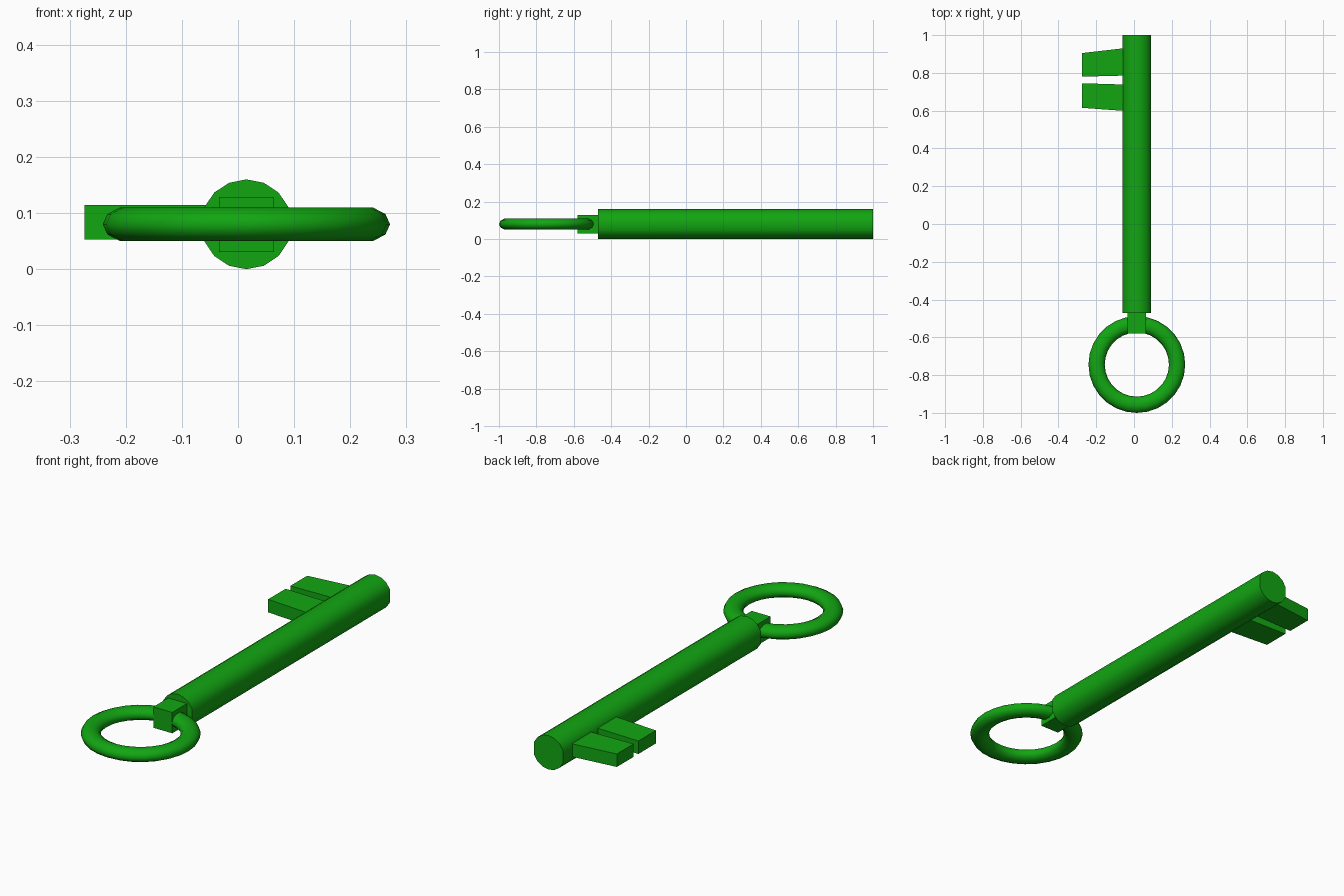
import bpy, bmesh
from math import cos, sin, pi, radians

if "Cube" in bpy.data.objects:
    bpy.data.objects.remove(bpy.data.objects["Cube"])

CX, CZ = 0.015, 0.08  # key axis

green = bpy.data.materials.new("green")
green.diffuse_color = (0.006, 0.38, 0.006, 1)
green.use_nodes = True
green.node_tree.nodes["Principled BSDF"].inputs["Base Color"].default_value = green.diffuse_color


def finish(name, bm, angle=40):
    bmesh.ops.recalc_face_normals(bm, faces=bm.faces[:])
    mesh = bpy.data.meshes.new(name)
    bm.to_mesh(mesh)
    bm.free()
    mesh.materials.append(green)
    ob = bpy.data.objects.new(name, mesh)
    bpy.context.collection.objects.link(ob)
    bpy.ops.object.select_all(action='DESELECT')
    ob.select_set(True)
    bpy.context.view_layer.objects.active = ob
    bpy.ops.object.shade_smooth_by_angle(angle=radians(angle))
    return ob


def prism(name, points, offset, angle=40):
    """Extrude a closed outline of 3D points along an offset."""
    bm = bmesh.new()
    face = bm.faces.new([bm.verts.new(p) for p in points])
    out = bmesh.ops.extrude_face_region(bm, geom=[face], use_keep_orig=True)
    new = [v for v in out["geom"] if isinstance(v, bmesh.types.BMVert)]
    bmesh.ops.translate(bm, verts=new, vec=offset)
    return finish(name, bm, angle)


# Shaft: round bar with slightly flattened sides
shaft = [(CX + 0.081 * cos(i * pi / 8), -0.47, CZ + 0.08 * sin(i * pi / 8))
         for i in range(16) if i % 8]
prism("shaft", shaft, (0, 1.47, 0), 50)

# Square collar joining shaft and ring
collar = [(CX + sx * 0.049, -0.58, CZ + sz * 0.049)
          for sx, sz in ((-1, -1), (1, -1), (1, 1), (-1, 1))]
prism("collar", collar, (0, 0.13, 0))

# Two tapered teeth, running into the shaft
for name, outer, inner in (("tip_tooth", (0.78, 0.905), (0.786, 0.932)),
                           ("inner_tooth", (0.615, 0.745), (0.598, 0.738))):
    outline = [(-0.274, outer[0], 0.053), (-0.04, inner[0], 0.053),
               (-0.04, inner[1], 0.053), (-0.274, outer[1], 0.053)]
    prism(name, outline, (0, 0, 0.061))

# Ring handle: torus with a flattened tube
N, M = 28, 10
bm = bmesh.new()
grid = []
for i in range(N):
    a = 2 * pi * i / N
    row = []
    for j in range(M):
        b = 2 * pi * j / M
        r = 0.213 + 0.043 * cos(b)
        row.append(bm.verts.new((CX + r * cos(a), -0.744 + r * sin(a),
                                 CZ + 0.031 * sin(b))))
    grid.append(row)
for i in range(N):
    for j in range(M):
        k, l = (i + 1) % N, (j + 1) % M
        bm.faces.new((grid[i][j], grid[k][j], grid[k][l], grid[i][l]))
finish("ring_handle", bm, 60)
